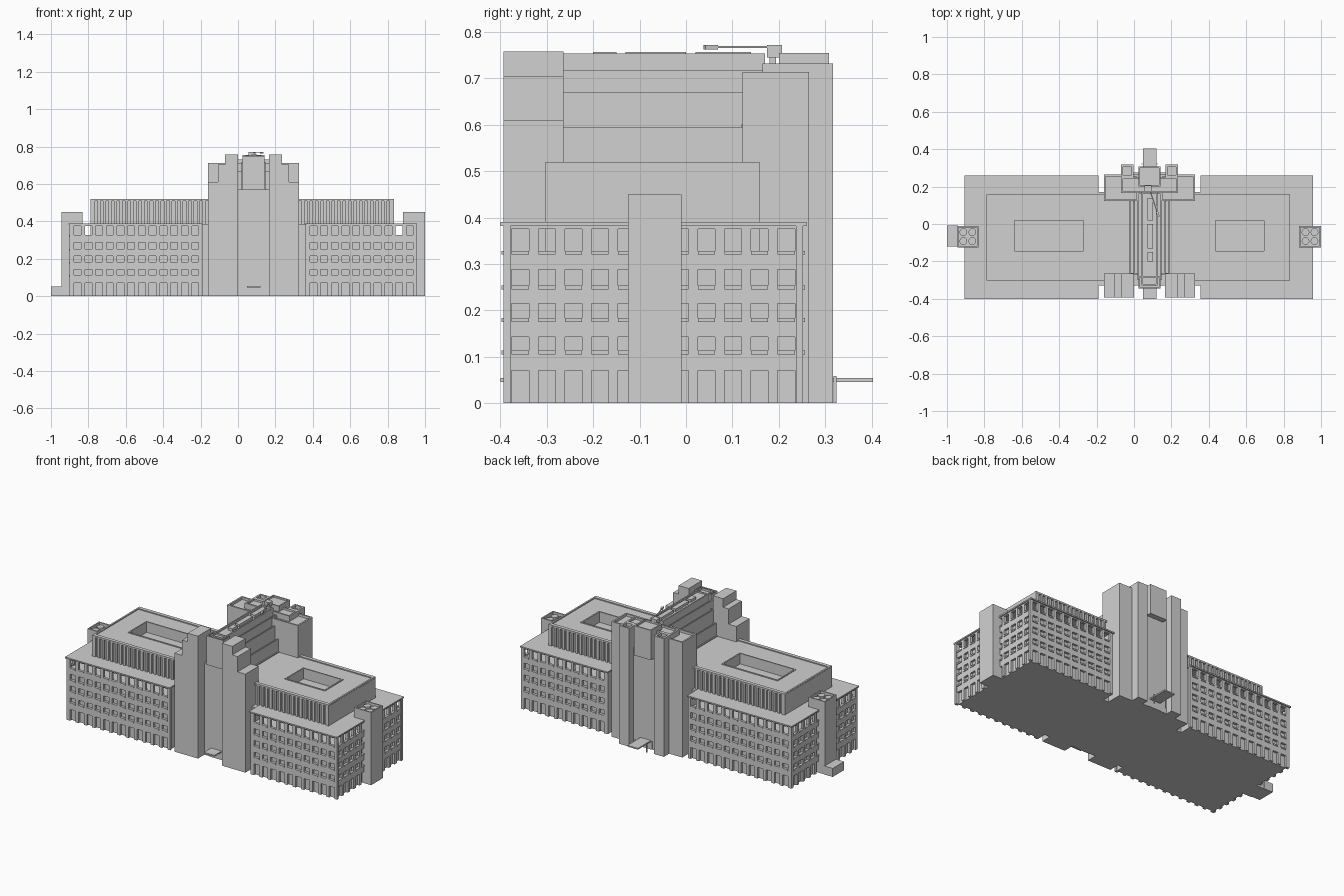
import bpy, bmesh, math
from mathutils import Matrix

old = bpy.data.objects.get("Cube")
if old:
    bpy.data.objects.remove(old, do_unlink=True)

GREY = (0.64, 0.64, 0.64, 1)
stone = bpy.data.materials.new("light_grey_stone")
stone.use_nodes = True
stone.diffuse_color = GREY
stone.node_tree.nodes["Principled BSDF"].inputs["Base Color"].default_value = GREY

CX = 0.083                     # axis of the central tower
FRONT, BACK = -0.393, 0.252    # wing walls
WALL = 0.015


def finish(bm, name):
    mesh = bpy.data.meshes.new(name)
    bm.to_mesh(mesh)
    bm.free()
    mesh.materials.append(stone)
    ob = bpy.data.objects.new(name, mesh)
    bpy.context.collection.objects.link(ob)
    return ob


def add_box(bm, x0, x1, y0, y1, z0, z1):
    m = Matrix.Translation(((x0 + x1) / 2, (y0 + y1) / 2, (z0 + z1) / 2))
    m = m @ Matrix.Diagonal((x1 - x0, y1 - y0, z1 - z0, 1))
    bmesh.ops.create_cube(bm, size=1, matrix=m)


def box(name, *bounds):
    bm = bmesh.new()
    add_box(bm, *bounds)
    return finish(bm, name)


def sink(bm, face, rect, depth):
    """Cut a rectangle into a top face and push it down (or up)."""
    bmesh.ops.inset_individual(bm, faces=[face], thickness=0.002)
    cx, cy = face.calc_center_median().xy
    x0, x1, y0, y1 = rect
    for v in face.verts:
        v.co.x = x0 if v.co.x < cx else x1
        v.co.y = y0 if v.co.y < cy else y1
    new = bmesh.ops.extrude_discrete_faces(bm, faces=[face])["faces"][0]
    for v in new.verts:
        v.co.z += depth
    return new


def shrink(rect, d):
    return rect[0] + d, rect[1] - d, rect[2] + d, rect[3] - d


def tray(name, bounds, rim=0.01, depth=0.008, skylight=None):
    bm = bmesh.new()
    add_box(bm, *bounds)
    bm.normal_update()
    top = max(bm.faces, key=lambda f: f.normal.z)
    top = sink(bm, top, shrink(bounds[:4], rim), -depth)
    if skylight:
        top = sink(bm, top, skylight, 0.004)
        sink(bm, top, shrink(skylight, 0.008), -0.065)
    return finish(bm, name)


def facade(name, centre, angle, length, cols):
    """Wall with rows of openings, sills and a top gallery."""
    pitch, half = 0.0573, 0.0185
    us = [-length / 2]
    for i in range(cols):
        c = (i - (cols - 1) / 2) * pitch
        us += [c - half, c + half]
    us.append(length / 2)
    zs = [0, .07, .105, .142, .175, .215, .245, .288, .32, .375, .385]
    bm = bmesh.new()
    grid = [[bm.verts.new((u, 0, z)) for u in us] for z in zs]
    for r in range(len(zs) - 1):
        for c in range(len(us) - 1):
            if r % 2 == 0 and c % 2 == 1:
                continue
            a, b = grid[r], grid[r + 1]
            bm.faces.new((a[c], a[c + 1], b[c + 1], b[c]))
    # thicken the wall inward
    back = bmesh.ops.extrude_face_region(bm, geom=bm.faces[:])["geom"]
    for v in back:
        if isinstance(v, bmesh.types.BMVert):
            v.co.y += WALL
    bmesh.ops.recalc_face_normals(bm, faces=bm.faces)
    # sills and gallery railings
    for r in (2, 4, 6, 8):
        for c in range(1, len(us) - 1, 2):
            add_box(bm, us[c], us[c + 1], -0.004, 0.012, zs[r], zs[r] + 0.008)
    ob = finish(bm, name)
    ob.matrix_world = Matrix.Translation(centre) @ Matrix.Rotation(math.radians(angle), 4, "Z")


def upper_block(name, x0, x1, skylight):
    """Set-back storey: roof tray over a ribbed wall."""
    y0, y1 = -0.303, 0.158
    box(name + "_core", x0 + 0.004, x1 - 0.004, y0 + 0.012, y1 - 0.012, 0.3, 0.44)
    tray(name + "_roof", (x0 + 0.001, x1 - 0.001, y0 + 0.012, y1 - 0.012, 0.435, 0.52),
         0.01, 0.006, skylight)
    bm = bmesh.new()
    # roof edge, fins and plain end walls
    for ya, yb in ((y0, y0 + 0.013), (y1 - 0.013, y1)):
        add_box(bm, x0, x1, ya, yb, 0.51, 0.52)
    count = round((x1 - x0) / 0.03)
    step = (x1 - x0) / count
    for i in range(count):
        a = x0 + i * step + step * 0.25
        for ya in (y0 + 0.001, y1 - 0.014):
            add_box(bm, a, a + step * 0.5, ya, ya + 0.013, 0.385, 0.512)
    for xa in (x0, x1 - 0.01):
        add_box(bm, xa, xa + 0.01, y0, y1, 0.32, 0.512)
    finish(bm, name + "_fins")


def wing(name, outer, inner, cols, side):
    lo, hi = min(outer, inner), max(outer, inner)
    mid = (lo + hi) / 2 + 0.005
    ymid = (FRONT + BACK) / 2
    o = outer - side * (WALL - 0.001)
    box(name + "_body", min(o, inner), max(o, inner),
        FRONT + WALL - 0.001, BACK - WALL + 0.001, 0, 0.32)
    facade(name + "_front_wall", (mid, FRONT, 0), 0, hi - lo, cols)
    facade(name + "_back_wall", (mid, BACK, 0), 180, hi - lo, cols)
    facade(name + "_end_wall", (outer, ymid, 0), 90 * side, BACK - FRONT, 11)
    i = inner + side * WALL
    box(name + "_inner_wall", min(i, inner), max(i, inner), FRONT + 0.002, BACK - 0.002, 0, 0.384)
    box(name + "_roof_slab", lo - 0.006, hi + 0.006, FRONT - 0.007, BACK + 0.008, 0.382, 0.39)


def stair_tower(name, x0, x1):
    y0, y1 = -0.125, -0.01
    tray(name, (x0, x1, y0, y1, 0, 0.45), 0.008, 0.02)
    # rooftop fans
    bm = bmesh.new()
    for i in (-1, 1):
        for j in (-1, 1):
            c = ((x0 + x1) / 2 + i * 0.024, (y0 + y1) / 2 + j * 0.024, 0.434)
            bmesh.ops.create_cone(bm, cap_ends=True, segments=12, radius1=0.021,
                                  radius2=0.021, depth=0.012, matrix=Matrix.Translation(c))
    finish(bm, name + "_fans")


# Wings with their set-back storeys and stair towers
wing("right_wing", -0.9, -0.195, 12, -1)
wing("left_wing", 0.95, 0.361, 10, 1)
upper_block("right_upper", -0.788, -0.02, (-0.648, -0.262, -0.153, 0.028))
upper_block("left_upper", 0.186, 0.833, (0.427, 0.703, -0.153, 0.028))
stair_tower("right_stair_tower", -0.945, -0.832)
stair_tower("left_stair_tower", 0.882, 1.0)
box("side_annex", -1.0, -0.94, -0.12, -0.008, 0, 0.053)

# Links between the wings and the tower
box("link_block", -0.2, 0.365, -0.33, 0.17, 0, 0.385)

# Stepped spine of the tower, each step edged with a parapet
for i, (half, z, y0, y1) in enumerate([(0.108, 0.595, -0.27, 0.15), (0.085, 0.67, -0.272, 0.152),
                                       (0.064, 0.717, -0.3, 0.17)]):
    tray(f"spine_step_{i + 1}", (CX - half, CX + half, y0, y1, 0.3, z), 0.007, 0.012)
tray("spine_crest", (CX - 0.043, CX + 0.043, -0.33, 0.17, 0.6, 0.753), 0.008, 0.012)
for i, (y0, y1) in enumerate([(-0.2, -0.15), (-0.13, 0.0), (0.02, 0.14)]):
    box(f"crest_vent_{i + 1}", CX - 0.012, CX + 0.018, y0, y1, 0.735, 0.757)

# Mirrored pylons of the tower
for side, s in (("right", -1), ("left", 1)):
    def span(a, b):
        return sorted((CX + s * a, CX + s * b))
    for part, a, b, z in (("inner", 0.083, 0.153, 0.758), ("middle", 0.153, 0.19, 0.705),
                          ("outer", 0.19, 0.243, 0.61)):
        box(f"{side}_front_pylon_{part}", *span(a, b), -0.393, -0.264, 0, z)
    tray(f"{side}_back_block", (*span(0.06, 0.243), 0.122, 0.265, 0, 0.713), 0.01, 0.015)
    tray(f"{side}_back_pylon", (*span(0.085, 0.153), 0.25, 0.317, 0, 0.732), 0.012, 0.02)
box("front_recess_wall", CX - 0.09, CX + 0.09, -0.33, -0.26, 0, 0.57)
box("back_recess_wall", CX - 0.09, CX + 0.09, 0.12, 0.275, 0, 0.6)
tray("back_crossbar", (CX - 0.153, CX + 0.153, 0.165, 0.25, 0.6, 0.732), 0.01, 0.012)

# Projecting bays high on both ends
tray("front_bay", (CX - 0.058, CX + 0.058, -0.345, -0.28, 0.57, 0.75), 0.006, 0.01)
tray("back_bay", (CX - 0.058, CX + 0.058, 0.2, 0.308, 0.57, 0.754), 0.008, 0.01)

# Entrance canopies, doors and posts
for end, y0, y1, wall in (("front", -0.4, -0.32, -0.333), ("back", 0.27, 0.403, 0.272)):
    box(f"{end}_canopy", CX - 0.036, CX + 0.036, y0, y1, 0.046, 0.054)
    box(f"{end}_door", CX - 0.045, CX + 0.045, wall, wall + 0.006, 0, 0.05)
for s in (-1, 1):
    box("canopy_post", CX + s * 0.04 - 0.003, CX + s * 0.04 + 0.003, 0.318, 0.324, 0, 0.058)

# Rooftop crane with its boom
box("crane_base", 0.068, 0.082, 0.18, 0.194, 0.715, 0.75)
box("crane_cab", 0.057, 0.093, 0.175, 0.207, 0.745, 0.772)
boom = box("crane_boom", -0.003, 0.003, -0.075, 0.075, -0.002, 0.002)
tip = box("crane_tip", -0.006, 0.006, -0.1, -0.072, -0.005, 0.005)
for ob in (boom, tip):
    ob.matrix_world = Matrix.Translation((0.1, 0.135, 0.767)) @ Matrix.Rotation(0.32, 4, "Z")
